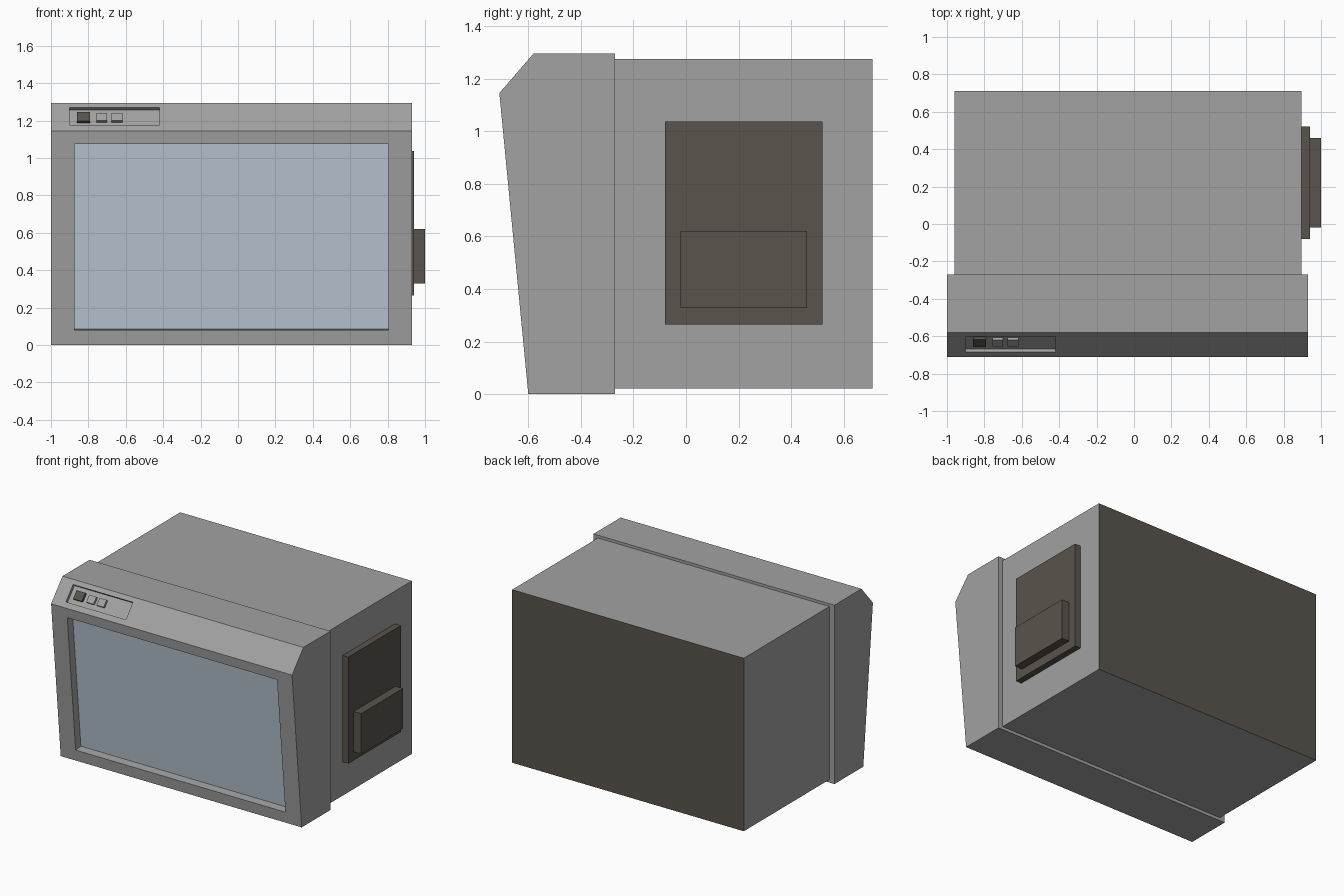
import bpy, bmesh
from mathutils import Vector

if "Cube" in bpy.data.objects:
    bpy.data.objects.remove(bpy.data.objects["Cube"])


def material(name, rgb):
    m = bpy.data.materials.new(name)
    m.diffuse_color = (*rgb, 1)
    m.use_nodes = True
    m.node_tree.nodes["Principled BSDF"].inputs["Base Color"].default_value = m.diffuse_color
    return m


GREY = material("grey_casing", (0.36, 0.36, 0.36))
BROWN = material("dark_brown", (0.10, 0.088, 0.072))
GLASS = material("blue_grey_screen", (0.50, 0.58, 0.67))


def finish(bm, name, mats):
    bmesh.ops.recalc_face_normals(bm, faces=bm.faces)
    me = bpy.data.meshes.new(name)
    bm.to_mesh(me)
    bm.free()
    for m in mats:
        me.materials.append(m)
    ob = bpy.data.objects.new(name, me)
    bpy.context.collection.objects.link(ob)
    return ob


def box(name, lo, hi, *mats):
    lo, hi = Vector(lo), Vector(hi)
    bm = bmesh.new()
    bmesh.ops.create_cube(bm, size=1)
    for v in bm.verts:
        v.co = (lo + hi) / 2 + v.co * (hi - lo)
    return finish(bm, name, mats)


# Front housing: side profile (y, z) swept across x
X0, X1 = -1.0, 0.93
PROFILE = [(-0.60, 0), (-0.71, 1.145), (-0.58, 1.295), (-0.27, 1.295), (-0.27, 0)]


def slope(i):
    """Origin, up-slope direction and outward normal of profile edge i."""
    a, b = (Vector((0, *PROFILE[k])) for k in (i, i + 1))
    up = (b - a).normalized()
    return a, up, Vector((1, 0, 0)).cross(up)


def recess(bm, outer, i, x0, x1, s0, s1, depth, mat):
    """Frame a rectangular pocket inside the quad 'outer' on profile edge i."""
    o, up, n = slope(i)
    rim = [o + up * s + Vector((x, 0, 0)) for x, s in
           ((x0, s0), (x1, s0), (x1, s1), (x0, s1))]
    top = [bm.verts.new(p) for p in rim]
    low = [bm.verts.new(p - n * depth) for p in rim]
    for k in range(4):
        j = (k + 1) % 4
        bm.faces.new((outer[k], outer[j], top[j], top[k]))
        bm.faces.new((top[k], top[j], low[j], low[k]))
    bm.faces.new(low).material_index = mat


bm = bmesh.new()
left = [bm.verts.new((X0, *p)) for p in PROFILE]
right = [bm.verts.new((X1, *p)) for p in PROFILE]
bm.faces.new(left)
bm.faces.new(right)
for k in range(2, 5):
    j = (k + 1) % 5
    bm.faces.new((left[k], right[k], right[j], left[j]))
# screen pocket, then control panel pocket
recess(bm, (left[0], right[0], right[1], left[1]), 0, -0.875, 0.805, 0.08, 1.08, 0.06, 1)
PANEL_DEPTH = 0.022
recess(bm, (left[1], right[1], right[2], left[2]), 1, -0.90, -0.42, 0.04, 0.165, PANEL_DEPTH, 0)
finish(bm, "front_housing", (GREY, GLASS))

# Rear body with a dark back panel
body = box("rear_body", (-0.96, -0.27, 0.022), (0.895, 0.71, 1.275), GREY, BROWN)
for f in body.data.polygons:
    f.material_index = int(f.normal.y > 0.9)

# Side cover and raised block on the right
box("side_cover", (0.895, -0.08, 0.265), (0.94, 0.52, 1.037), BROWN)
box("side_block", (0.94, -0.02, 0.328), (1.0, 0.46, 0.62), BROWN)

# Control buttons standing on the panel floor
o, up, n = slope(1)
for name, x0, x1, s0, s1, h, mat in (
        ("power_button", -0.86, -0.79, 0.074, 0.136, 0.018, BROWN),
        ("left_button", -0.757, -0.70, 0.078, 0.131, 0.016, GREY),
        ("right_button", -0.675, -0.618, 0.078, 0.131, 0.016, GREY)):
    bm = bmesh.new()
    bmesh.ops.create_cube(bm, size=1)
    for v in bm.verts:
        x, s, t = (c + 0.5 for c in v.co)
        v.co = (o + Vector((x0 + (x1 - x0) * x, 0, 0)) + up * (s0 + (s1 - s0) * s)
                + n * (h * t - PANEL_DEPTH))
    finish(bm, name, (mat,))
